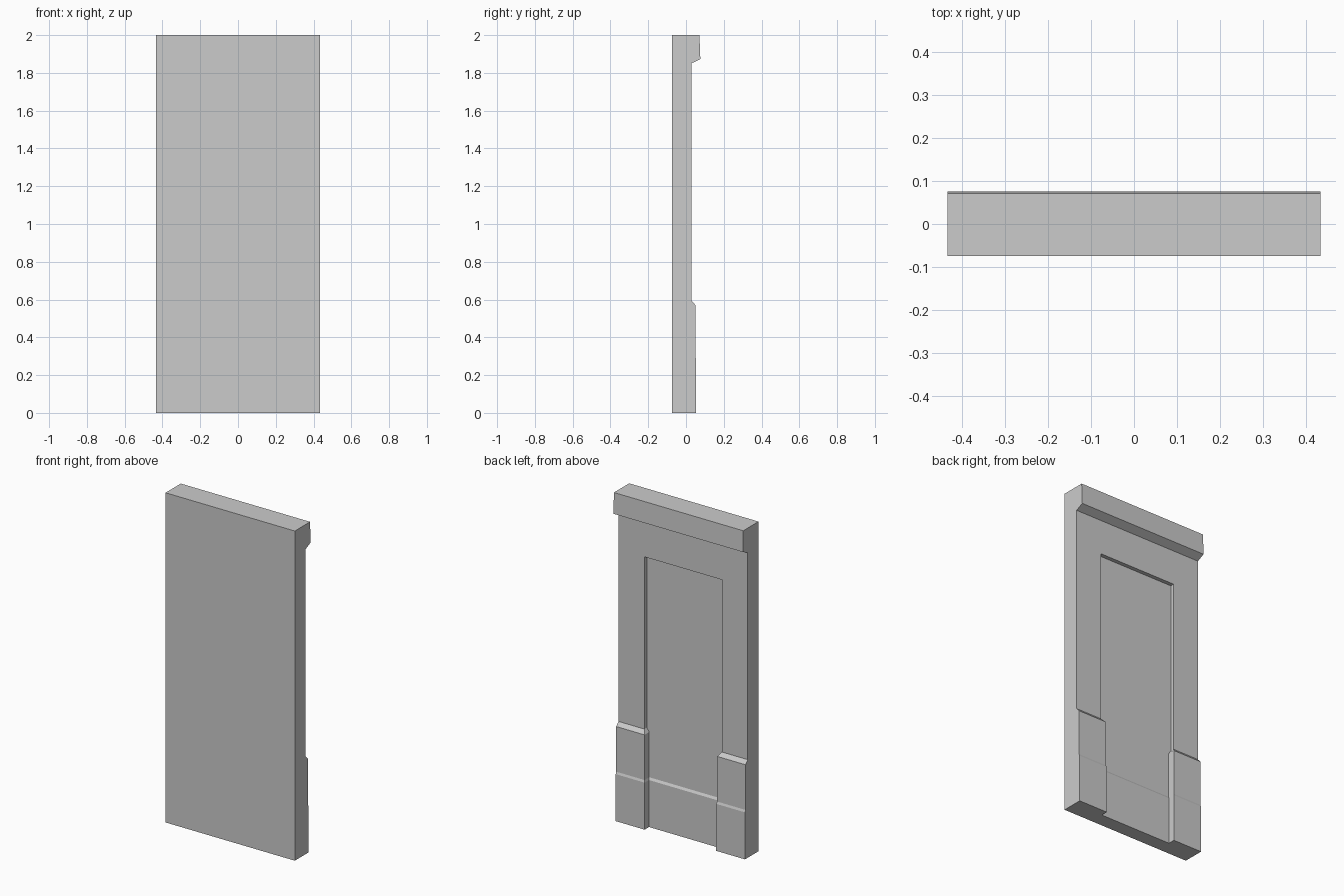
import bpy, bmesh

if "Cube" in bpy.data.objects:
    bpy.data.objects.remove(bpy.data.objects["Cube"])

HALF_W = 0.434


def loft(name, rings):
    """Closed solid through rings of equal length, capped at both ends."""
    bm = bmesh.new()
    loops = [[bm.verts.new(p) for p in ring] for ring in rings]
    n = len(loops[0])
    for a, b in zip(loops, loops[1:]):
        for i in range(n):
            j = (i + 1) % n
            bm.faces.new((a[i], a[j], b[j], b[i]))
    bm.faces.new(loops[0])
    bm.faces.new(loops[-1])
    bmesh.ops.recalc_face_normals(bm, faces=bm.faces)
    mesh = bpy.data.meshes.new(name)
    bm.to_mesh(mesh)
    bm.free()
    obj = bpy.data.objects.new(name, mesh)
    bpy.context.collection.objects.link(obj)
    return obj


# Wall panel: side profile (y, z) with plinth, pilaster base and cornice
profile = [(-0.075, 0), (0.054, 0), (0.054, 0.285), (0.049, 0.298),
           (0.049, 0.572), (0.028, 0.595), (0.028, 1.85), (0.076, 1.873),
           (0.071, 2), (-0.075, 2)]
panel = loft("wall_panel", [[(x, y, z) for y, z in profile]
                            for x in (-HALF_W, HALF_W)])

# Recess between the pilasters: (z, half width, depth of the recessed face)
sections = [(-0.1, 0.24, 0.012), (0.285, 0.24, 0.012), (0.298, 0.244, 0.004),
            (0.572, 0.244, 0.004), (0.595, 0.26, 0.004), (1.64, 0.26, 0.004)]
cutter = loft("recess_cutter", [[(-w, y, z), (w, y, z), (w, 0.2, z), (-w, 0.2, z)]
                                for z, w, y in sections])
cutter.hide_render = True

# Carve the recess, then discard the cutter
cut = panel.modifiers.new("recess", 'BOOLEAN')
cut.operation = 'DIFFERENCE'
cut.solver = 'EXACT'
cut.object = cutter
bpy.context.view_layer.objects.active = panel
panel.select_set(True)
bpy.ops.object.modifier_apply(modifier=cut.name)
bpy.data.objects.remove(cutter, do_unlink=True)
